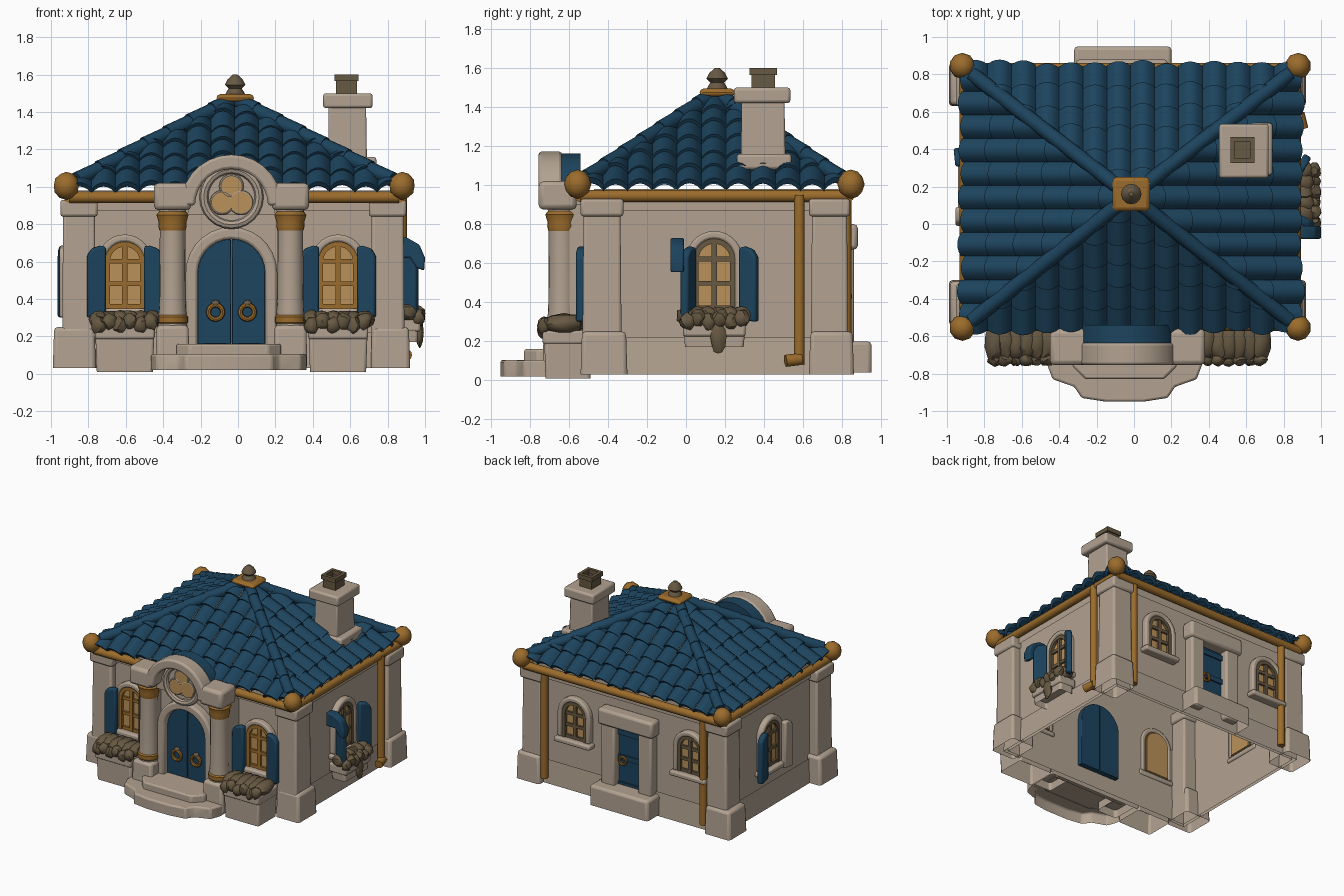
import bpy, bmesh, math, random
from mathutils import Matrix, Vector

if "Cube" in bpy.data.objects:
    bpy.data.objects.remove(bpy.data.objects["Cube"])
random.seed(4)
def material(name, c):
    m = bpy.data.materials.new(name)
    m.diffuse_color = (*c, 1)
    m.use_nodes = True
    m.node_tree.nodes["Principled BSDF"].inputs["Base Color"].default_value = m.diffuse_color
    return m
STONE = material("stone", (0.45, 0.365, 0.285))
BLUE = material("blue", (0.012, 0.058, 0.112))
GOLD = material("gold", (0.33, 0.15, 0.025))
BROWN = material("brown", (0.135, 0.098, 0.055))
PANE = material("pane", (0.49, 0.285, 0.10))
I = Matrix()
def finish(name, bm, mat, M=I, bevel=0, normals=True):
    if normals:
        bmesh.ops.recalc_face_normals(bm, faces=bm.faces[:])
    me = bpy.data.meshes.new(name)
    bm.to_mesh(me); bm.free()
    me.transform(M)
    me.materials.append(mat)
    me.polygons.foreach_set("use_smooth", [True] * len(me.polygons))
    me.set_sharp_from_angle(angle=math.radians(40))
    ob = bpy.data.objects.new(name, me)
    bpy.context.collection.objects.link(ob)
    if bevel:
        b = ob.modifiers.new("bevel", 'BEVEL')
        b.width, b.segments = bevel, 2
def skin(bm, rings, closed=True):
    """join successive vertex rings with quads"""
    n = len(rings[0])
    for a, b in zip(rings, rings[1:]):
        for i in range(n if closed else n - 1):
            bm.faces.new((a[i], a[(i + 1) % n], b[(i + 1) % n], b[i]))
def prism(name, pts, a, b, mat, axis='y', M=I, bevel=0, top=1.0, ends=2):
    """extrude an outline along y or z; top scales the far end; ends=1 leaves the first end open"""
    bm = bmesh.new()
    cx = sum(p[0] for p in pts) / len(pts); cy = sum(p[1] for p in pts) / len(pts)
    def ring_at(t, s):
        q = [(cx + (p[0] - cx) * s, cy + (p[1] - cy) * s) for p in pts]
        return [bm.verts.new((u, t, v) if axis == 'y' else (u, v, t)) for u, v in q]
    r = [ring_at(b, top), ring_at(a, 1)]
    skin(bm, r)
    for loop in r[:ends]:
        bm.faces.new(loop)
    finish(name, bm, mat, M, bevel)
def box(name, x0, x1, y0, y1, z0, z1, mat, M=I, bevel=0, top=1.0, ends=2):
    prism(name, [(x0, y0), (x1, y0), (x1, y1), (x0, y1)], z0, z1, mat, 'z', M, bevel, top, ends)
def band(name, outer, inner, y0, y1, mat, M=I, bevel=0):
    """arch-shaped strip between two outlines, y0 to y1"""
    bm = bmesh.new()
    secs = [[bm.verts.new((p[0], y, p[1])) for p, y in ((o, y0), (o, y1), (i, y1), (i, y0))] for o, i in zip(outer, inner)]
    skin(bm, secs)
    bm.faces.new(secs[0]); bm.faces.new(secs[-1])
    finish(name, bm, mat, M, bevel)
def lathe(name, prof, loc, mat, seg=16, M=I):
    bm = bmesh.new()
    t = [2 * math.pi * i / seg for i in range(seg)]
    rings = [[bm.verts.new((r * math.cos(a), r * math.sin(a), z)) for a in t] for r, z in prof]
    skin(bm, rings)
    bm.faces.new(rings[0]); bm.faces.new(rings[-1])
    finish(name, bm, mat, M @ Matrix.Translation(loc))
def rod(name, p, q, r, mat, seg=10):
    p, q = Vector(p), Vector(q)
    R = (q - p).to_track_quat('Z', 'Y').to_matrix().to_4x4()
    lathe(name, [(r, 0), (r, (q - p).length)], (0, 0, 0), mat, seg, Matrix.Translation(p) @ R)
def ball(name, loc, s, mat, M=I, rough=0.0):
    bm = bmesh.new()
    bmesh.ops.create_icosphere(bm, subdivisions=2, radius=1)
    for v in bm.verts:
        v.co *= 1 + random.uniform(-rough, rough)
    finish(name, bm, mat, M @ Matrix.Translation(loc) @ Matrix.Diagonal((*s, 1)))
def ring(name, loc, R, r, mat, M=I):
    """torus lying in the xz plane"""
    bm = bmesh.new()
    t = [k * math.pi / 4 for k in range(8)]
    g = [[bm.verts.new(((R + r * math.cos(b)) * math.cos(a), r * math.sin(b), (R + r * math.cos(b)) * math.sin(a)))
          for b in t] for a in [k * math.pi / 12 for k in range(24)]]
    skin(bm, g + g[:1])
    finish(name, bm, mat, M @ Matrix.Translation(loc))
def arc(cx, cz, r, a0=0, a1=180, n=14):
    t = [math.radians(a0 + (a1 - a0) * i / n) for i in range(n + 1)]
    return [(cx + r * math.cos(a), cz + r * math.sin(a)) for a in t]
def arch(w, z0, zs, cx=0):
    return [(cx + w, z0)] + arc(cx, zs, w) + [(cx - w, z0)]
# walls (open shell), plinth, corner piers
X0, X1, Y0, Y1 = -0.87, 0.82, -0.47, 0.78
box("walls", X0, X1, Y0, Y1, 0.03, 0.98, STONE, ends=0)
box("plinth", X0 - .025, X1 + .025, Y0 - .025, Y1 + .025, 0.03, 0.22, STONE, top=0.985, ends=0)
box("cornice", X0 - .02, X1 + .02, Y0 - .02, Y1 + .02, 0.87, 0.94, STONE, ends=0)
for n, a, b, o in (("left", -0.94, -0.76, -.05), ("right", 0.71, 0.89, .03)):
    for m, c, d in (("front", -0.53, -0.33), ("back", 0.64, 0.83)):
        box(f"pier_{m}_{n}", a, b, c, d, 0.2, 0.9, STONE, bevel=.015, top=0.94, ends=1)
        box(f"pier_base_{m}_{n}", min(a, a + o), max(b, b + o), c - .01, d + .03, 0.03, 0.25, STONE, bevel=.02, top=0.94, ends=1)
        box(f"pier_cap_{m}_{n}", a - .01, b + .01, c - .01, d + .01, 0.84, 0.93, STONE, bevel=.015)
# roof: four tiled slopes clipped at the hips
P = Vector((-0.02, 0.15, 1.44))
C = [Vector(c) for c in ((-.91, -.55, .98), (.875, -.55, .98), (.875, .835, .98), (-.91, .835, .98))]
def slope(name, A, B, rows=6, S=6):
    e = (B - A).normalized()
    s = (P - A) - e * (P - A).dot(e)
    L = s.length; s.normalize()
    nrm = e.cross(s)
    cols = round((B - A).length / 0.13); w = (B - A).length / cols
    bm = bmesh.new()
    for c in range(cols):
        for j in range(rows):
            lift = random.uniform(.014, .024)
            v0, v1 = j * L / rows + random.uniform(-.014, .014), (j + 1) * L / rows + .02
            strip = []
            for k in range(S + 1):
                h = 0.042 * math.sin(math.pi * k / S) ** 0.8 if 0 < k < S else 0
                base = A + e * (w * (c + k / S))
                strip.append([bm.verts.new(base + s * v + nrm * z) for v, z in ((v1, h), (v0, h + lift), (v0 + .004, h - .012))])
            skin(bm, strip[::-1], False)
    for f in bm.faces:
        f.normal_update()
        if f.normal.dot(nrm) < 0:
            f.normal_flip()
    for K in (A, B):
        m = (P - K).cross(Vector((0, 0, 1)))
        if m.dot((A + B) / 2 - K) > 0:
            m = -m
        bmesh.ops.bisect_plane(bm, geom=bm.verts[:] + bm.edges[:] + bm.faces[:], plane_co=K, plane_no=m, clear_outer=True)
    finish(name, bm, BLUE, normals=False)
for i, n in enumerate(("front", "right", "back", "left")):
    slope(f"roof_{n}", C[i], C[(i + 1) % 4])
    for k in range(7):  # overlapping hip tiles
        p = C[i].lerp(P, .05 + .95 * k / 7) + Vector((0, 0, .035))
        rod(f"hip_tile_{n}_{k}", p, C[i].lerp(P, .05 + .95 * (k + 1.1) / 7) + Vector((0, 0, .027)), .04, BLUE)
# gutters, corner knobs, finial, downpipes
G = [(-0.90, -0.54, .945), (0.86, -0.54, .945), (0.86, 0.83, .945), (-0.90, 0.83, .945)]
for i, g in enumerate(G):
    rod(f"gutter_{i}", g, G[(i + 1) % 4], .032, GOLD)
    ball(f"corner_knob_{i}", (g[0] * 1.02, g[1] + math.copysign(.015, g[1]), 1.005), (.07, .07, .075), GOLD)
box("finial_plate", -0.115, 0.085, 0.07, 0.25, 1.455, 1.495, GOLD, bevel=.025)
lathe("finial", [(.06, 1.48), (.045, 1.51), (.035, 1.525), (.055, 1.545), (.04, 1.575), (.012, 1.6)], (-0.015, 0.16, 0), BROWN, 12)
for i, (x, y) in enumerate(((0.875, 0.58), (0.69, 0.82), (-0.73, 0.82))):
    rod(f"downpipe_{i}", (x, y, .08), (x, y, .95), .028, GOLD)
rod("pipe_outlet", (.88, .59, .11), (.90, .51, .1), .032, GOLD)
# chimney
box("chimney_base", .47, .74, .26, .54, 1.08, 1.16, STONE, bevel=.015)
box("chimney_shaft", .48, .69, .28, .51, 1.1, 1.43, STONE, bevel=.01, top=.95)
box("chimney_cap", .455, .72, .245, .535, 1.42, 1.5, STONE, bevel=.015)
box("chimney_pot", .525, .635, .335, .455, 1.49, 1.58, BROWN, ends=0)
box("chimney_soot", .53, .63, .34, .45, 1.49, 1.505, BROWN)
for a, b, c, d in ((.515, .645, .325, .35), (.515, .645, .44, .465), (.515, .54, .325, .465), (.62, .645, .325, .465)):
    box("chimney_pot_rim", a, b, c, d, 1.565, 1.6, BROWN)
# windows: local x along the wall, -y outward
def window(tag, x, y, deg, mat, shutters=(), z0=.35, zs=.6, planter=0):
    M = Matrix.Translation((x, y, 0)) @ Matrix.Rotation(math.radians(deg), 4, 'Z')
    prism(f"window_pane_{tag}", arch(.1, z0, zs), -.012, .02, PANE, M=M)
    band(f"window_frame_{tag}", arch(.107, z0, zs), arch(.08, z0, zs), -.035, .01, mat, M)
    band(f"window_surround_{tag}", arch(.145, z0, zs), arch(.105, z0, zs), -.045, .01, STONE, M, .012)
    box(f"window_mullion_{tag}", -.014, .014, -.03, 0, z0, zs + .1, mat, M)
    for i in range(3):
        z = z0 + .01 + i * (zs - z0) * .48
        box(f"window_bar_{tag}_{i}", -.09, .09, -.028, 0, z - .01, z + .014, mat, M)
    box(f"window_sill_{tag}", -.16, .16, -.07, .01, z0 - .04, z0, STONE, M, .012)
    for sgn, off, ang, m in shutters:
        S = M @ Matrix.Translation((sgn * off, -.04, 0)) @ Matrix.Rotation(math.radians(-sgn * ang), 4, 'Z')
        o = [(sgn * u, z) for u, z in ((0, .31), (.1, .3), (.1, .63), (.075, .67), (.03, .685), (0, .68))]
        prism(f"shutter_{tag}_{sgn}", o, -.045, 0, m, M=S, bevel=.012)
    if planter:
        zb, dep, zf = (.01, .25, .275) if planter == 1 else (.17, .14, .315)
        box(f"planter_{tag}", -.15, .15, -dep, -.02, zb, zf - .06, STONE, M, .015, 1.05, 1)
        box(f"planter_rim_{tag}", -.16, .16, -dep - .015, 0, zf - .09, zf - .02, STONE, M, .012)
        for i in range(6):
            u = -.14 + .056 * i
            ball(f"foliage_{tag}_{i}", (u, -dep * .62, zf + .015), (.055, dep * .42, .05), BROWN, M, .14)
            ball(f"foliage_front_{tag}_{i}", (u, -dep - .005, zf - .015 + .02 * (i % 2)), (.04, .035, .045), BROWN, M, .16)
        if planter == 2:
            ball(f"foliage_trail_{tag}", (.02, -dep - .01, .22), (.04, .022, .08), BROWN, M, .15)
both = [(-1, .105, 6, BLUE), (1, .105, 6, BLUE)]
window("front_left", -0.605, Y0, 0, GOLD, both, planter=1)
window("front_right", 0.535, Y0, 0, GOLD, both, planter=1)
window("right", X1, 0.145, 90, BROWN, [(-1, .13, 62, BLUE), (1, .145, 30, BLUE)], .36, .62, 2)
window("left", X0, 0.2, -90, BROWN, [(-1, .11, 6, BLUE), (1, .11, 0, STONE)], .36, .62)
window("back_right", 0.43, Y1, 180, BROWN, (), .45, .645)
window("back_left", -0.6, Y1, 180, BROWN, (), .45, .645)
prism("bent_shutter", [(.84, .73), (.9, .73), (.97, .69), (1, .62), (.995, .55), (.95, .57), (.92, .62), (.84, .62)], -.08, -.01, BLUE, bevel=.01)
# entrance porch
CX = -0.035
box("porch_wall", CX - .31, CX + .31, -.57, -.475, .05, .95, STONE)
band("door_surround", arch(.245, .12, .54, CX), arch(.18, .12, .54, CX), -.64, -.5, STONE, bevel=.015)
for s, n in ((-1, "left"), (1, "right")):
    leaf = [(.002, .16), (.18, .16)] + arc(0, .54, .18, 0, 89, 8)
    prism(f"door_{n}", [(CX + s * u, z) for u, z in leaf], -.595, -.43, BLUE, bevel=.004)
    ring(f"door_ring_{n}", (CX + s * .085, -.61, .33), .038, .013, GOLD)
    ball(f"door_ring_boss_{n}", (CX + s * .085, -.605, .375), (.024, .02, .02), BROWN)
    x = CX + s * .315
    box(f"column_base_{n}", x - .09, x + .09, -.735, -.5, .04, .26, STONE, bevel=.02, top=.95, ends=1)
    lathe(f"column_{n}", [(.078, .24), (.07, .4), (.068, .8), (.075, .9)], (x, -.635, 0), STONE, 20)
    box(f"column_pier_{n}", x - .06, x + .06, -.6, -.475, .1, .9, STONE)
    lathe(f"column_lower_band_{n}", [(.074, .265), (.083, .275), (.083, .305), (.074, .315)], (x, -.635, 0), GOLD, 20)
    lathe(f"column_capital_{n}", [(.07, .765), (.076, .79), (.074, .81), (.086, .85), (.07, .87)], (x, -.635, 0), GOLD, 20)
    box(f"porch_shoulder_{n}", x - .1, x + .1, -.755, -.56, .875, 1.02, STONE, bevel=.025)
band("porch_arch", arc(CX, .9, .272), arc(CX, .9, .195), -.755, -.635, STONE, bevel=.015)
prism("porch_gable", arc(CX, .85, .235), -.655, -.56, STONE)
prism("porch_roof", arc(CX, .9, .262), -.64, -.54, BLUE)
# rose window with trefoil
ring("rose_ring", (CX, -.66, .945), .148, .024, STONE)
for k in range(3):
    a = math.radians(90 + 120 * k)
    cx, cz = CX + .058 * math.cos(a), .945 + .058 * math.sin(a)
    prism(f"rose_pane_{k}", arc(cx, cz, .058, 0, 345, 20), -.672 - k * .001, -.65, PANE)
    ring(f"rose_rim_{k}", (cx, -.665, cz), .057, .009, STONE)
# front steps
for n, z0, z1, half in (("lower", .02, .105, [(.415, -.5), (.415, -.75), (.385, -.83), (.27, -.87), (.23, -.93), (.1, -.95)]),
                        ("upper", .1, .16, [(.28, -.5), (.28, -.76), (.21, -.83)])):
    prism(f"{n}_step", [(-.05 + u, v) for u, v in half] + [(-.05 - u, v) for u, v in half[::-1]], z0, z1, STONE, 'z', bevel=.012, ends=1)
# back door
box("back_door", -.17, .04, .74, .80, .18, .66, BLUE)
for z in (.2, .42, .62):
    box("back_door_rail", -.17, .04, .79, .812, z - .02, z + .02, BLUE)
ring("back_door_ring", (-.01, .82, .4), .03, .01, GOLD)
for a, b in ((-.29, -.17), (.04, .16)):
    box("back_door_jamb", a, b, .77, .86, .1, .7, STONE, bevel=.015)
box("back_door_lintel", -.31, .18, .77, .88, .67, .8, STONE, bevel=.02)
box("back_step", -.32, .2, .77, .95, .04, .2, STONE, bevel=.02, ends=1)
